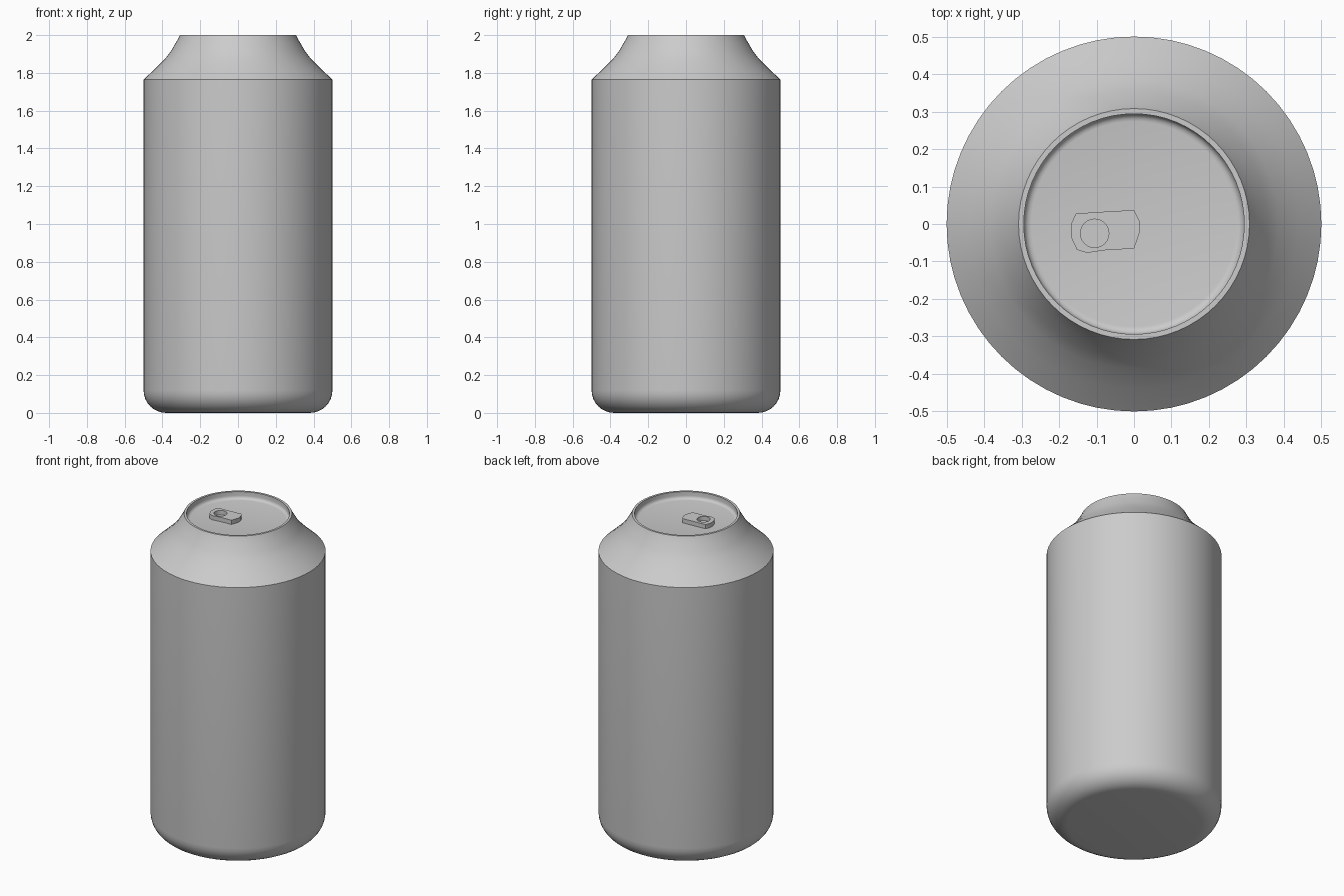
import bpy, bmesh, math
from mathutils import Vector

cube = bpy.data.objects.get("Cube")
if cube:
    bpy.data.objects.remove(cube, do_unlink=True)

SEGMENTS = 64
LID_Z = 1.955

# One plain metal colour
metal = bpy.data.materials.new("brushed_grey")
metal.use_nodes = True
GREY = (0.6, 0.6, 0.6, 1)
metal.diffuse_color = GREY
metal.node_tree.nodes["Principled BSDF"].inputs["Base Color"].default_value = GREY


def finish(name, bm, angle):
    bmesh.ops.recalc_face_normals(bm, faces=bm.faces)
    mesh = bpy.data.meshes.new(name)
    bm.to_mesh(mesh)
    bm.free()
    mesh.materials.append(metal)
    obj = bpy.data.objects.new(name, mesh)
    bpy.context.collection.objects.link(obj)
    bpy.ops.object.select_all(action="DESELECT")
    obj.select_set(True)
    bpy.context.view_layer.objects.active = obj
    bpy.ops.object.shade_smooth_by_angle(angle=math.radians(angle))
    return obj


def arc(cx, cz, r, start, end, steps):
    angles = [math.radians(start + (end - start) * i / steps) for i in range(steps + 1)]
    return [(cx + r * math.cos(a), cz + r * math.sin(a)) for a in angles]


# Can body: rounded base, straight wall, flared neck, rim and recessed lid
profile = [(0, 0)] + arc(0.38, 0.12, 0.12, -90, 0, 8)
profile += [(0.5, 1.765), (0.44, 1.82), (0.385, 1.876), (0.355, 1.915),
            (0.332, 1.955), (0.317, 1.98), (0.308, 2.0), (0.294, 2.0)]
profile += arc(0.274, LID_Z + 0.02, 0.02, 0, -90, 4) + [(0, LID_Z)]
bm = bmesh.new()
verts = [bm.verts.new((r, 0, z)) for r, z in profile]
edges = [bm.edges.new(pair) for pair in zip(verts, verts[1:])]
bmesh.ops.spin(bm, geom=verts + edges, cent=(0, 0, 0), axis=(0, 0, 1),
               angle=math.tau, steps=SEGMENTS)
bmesh.ops.remove_doubles(bm, verts=bm.verts, dist=0.0001)
finish("can_body", bm, 35)

# Pull tab: an outline and a finger hole, filled and extruded
outline = [(-0.155, 0.028), (-0.06, 0.034), (0.0, 0.037), (0.014, 0.01), (0.016, -0.02),
           (0.0, -0.066), (-0.07, -0.069), (-0.125, -0.077), (-0.152, -0.069),
           (-0.168, -0.035), (-0.168, 0.0)]
hole = arc(-0.105, -0.025, 0.038, 0, 360, 24)[:-1]
bm = bmesh.new()
edges = []
for loop in (outline, hole):
    ring = [bm.verts.new((x, y, LID_Z)) for x, y in loop]
    edges += [bm.edges.new((a, b)) for a, b in zip(ring, ring[1:] + ring[:1])]
bmesh.ops.triangle_fill(bm, edges=edges, use_beauty=True)
# Keep the finger hole open
centre = Vector((-0.105, -0.025, LID_Z))
inside = [f for f in bm.faces if all((v.co - centre).length < 0.0385 for v in f.verts)]
bmesh.ops.delete(bm, geom=inside, context="FACES_ONLY")
extruded = bmesh.ops.extrude_face_region(bm, geom=bm.faces[:], use_keep_orig=True)
top = [g for g in extruded["geom"] if isinstance(g, bmesh.types.BMVert)]
bmesh.ops.translate(bm, verts=top, vec=(0, 0, 0.027))
finish("pull_tab", bm, 30)
